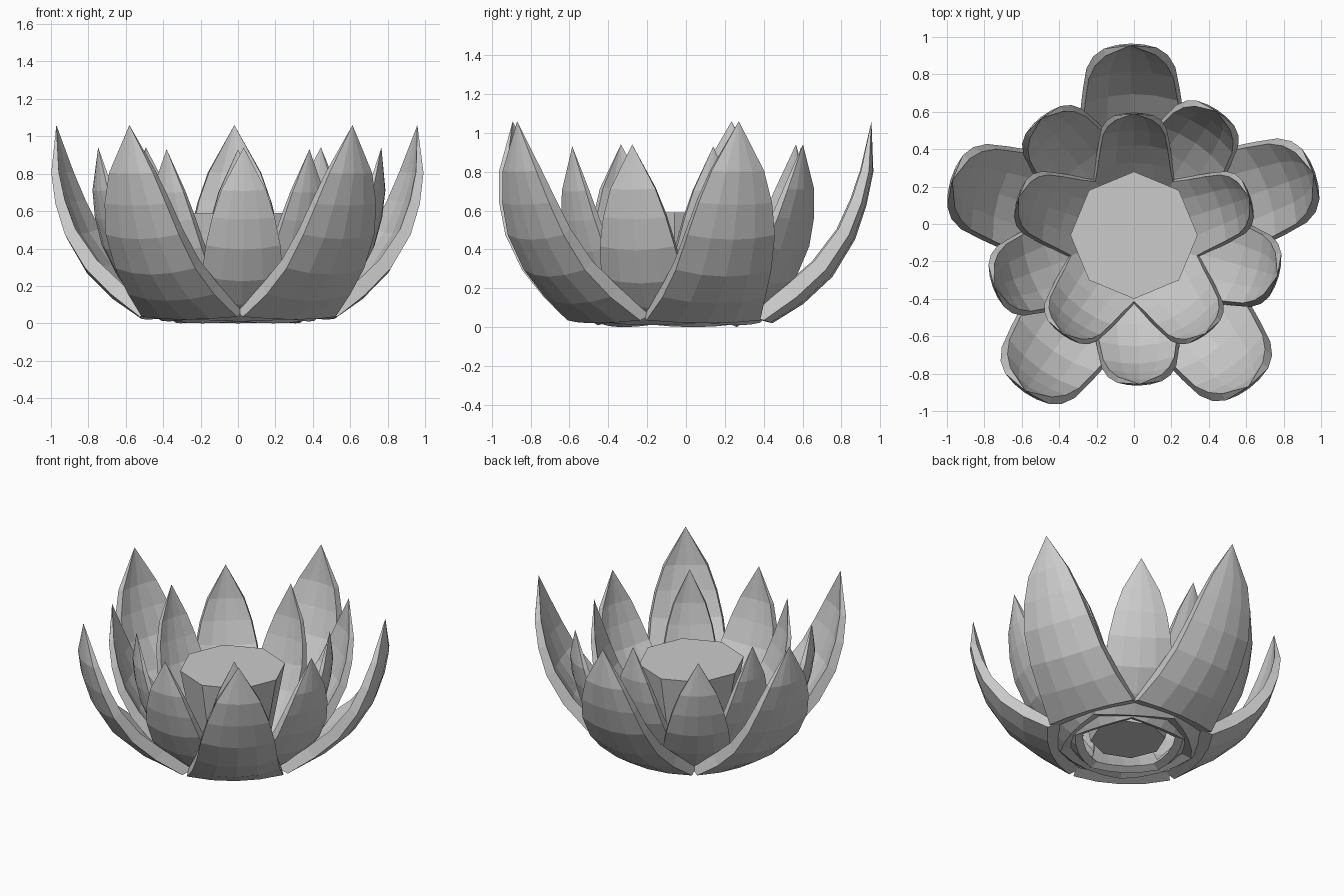
import bpy, bmesh
from math import sin, cos, radians

if "Cube" in bpy.data.objects:
    bpy.data.objects.remove(bpy.data.objects["Cube"])

CY = -0.06  # flower axis
# rows: middle radius, middle z, edge radius, edge z, half width, inner offset r, z
ROWS = [(.505, .00, .455, .015, .31, -.075, .025), (.665, .10, .625, .135, .28, -.06, .055),
        (.815, .24, .775, .275, .26, -.06, .045), (.93, .43, .895, .455, .238, -.055, .03),
        (.99, .61, .96, .62, .20, -.05, .02), (1.025, .78, 1.0, .785, .143, -.04, .005)]
TIP = (1.015, 1.04)
COLS = (-1, -.5, 0, .5, 1)


def finish(bm, name):
    bmesh.ops.recalc_face_normals(bm, faces=bm.faces)
    me = bpy.data.meshes.new(name)
    bm.to_mesh(me)
    bm.free()
    ob = bpy.data.objects.new(name, me)
    bpy.context.collection.objects.link(ob)
    return ob


def petal(name, deg, sr, sw, sz, z0):
    """Cupped thick petal leaning out along the given direction, sharp at the tip."""
    a = radians(deg)
    bm = bmesh.new()

    def vert(r, w, z):
        r, w = r * sr, w * sw
        return bm.verts.new((r * cos(a) - w * sin(a),
                             CY + r * sin(a) + w * cos(a), z0 + z * sz))

    tip = vert(TIP[0], 0, TIP[1])
    # each row is a closed loop: outer skin one way, inner skin back
    loops = []
    for rm, zm, re, ze, w, dr, dz in ROWS:
        outer = [vert(rm + (re - rm) * u * u, w * u, zm + (ze - zm) * u * u) for u in COLS]
        inner = [vert(rm + (re - rm) * u * u + dr, w * u * .95,
                      zm + (ze - zm) * u * u + dz) for u in COLS]
        loops.append(outer + inner[::-1])
    n = len(loops[0])
    for lo, hi in zip(loops, loops[1:]):
        for j in range(n):
            k = (j + 1) % n
            bm.faces.new((lo[j], lo[k], hi[k], hi[j]))
    for j in range(n):
        bm.faces.new((loops[-1][j], loops[-1][(j + 1) % n], tip))
    base = loops[0]
    for j in range(4):
        bm.faces.new((base[j], base[j + 1], base[n - 2 - j], base[n - 1 - j]))
    finish(bm, name)


# three rings of five petals
for ring, start, sr, sw, sz, z0 in (("outer", 91.1, 1, 1, 1, .02),
                                    ("middle", 56.2, .785, .84, .895, .01),
                                    ("inner", 90, .64, .73, .895, 0)):
    for i in range(5):
        petal(f"{ring}_petal_{i + 1}", start + 72 * i, sr, sw, sz, z0)

# eight-sided seed pod in the middle, wider at the top
bm = bmesh.new()
rings = [[bm.verts.new((r * cos(radians(45 * k)), CY + r * sin(radians(45 * k)), z))
          for k in range(8)] for r, z in ((.24, .06), (.34, .59))]
for k in range(8):
    n = (k + 1) % 8
    bm.faces.new((rings[0][k], rings[0][n], rings[1][n], rings[1][k]))
bm.faces.new(rings[0][::-1])
bm.faces.new(rings[1])
finish(bm, "seed_pod")
